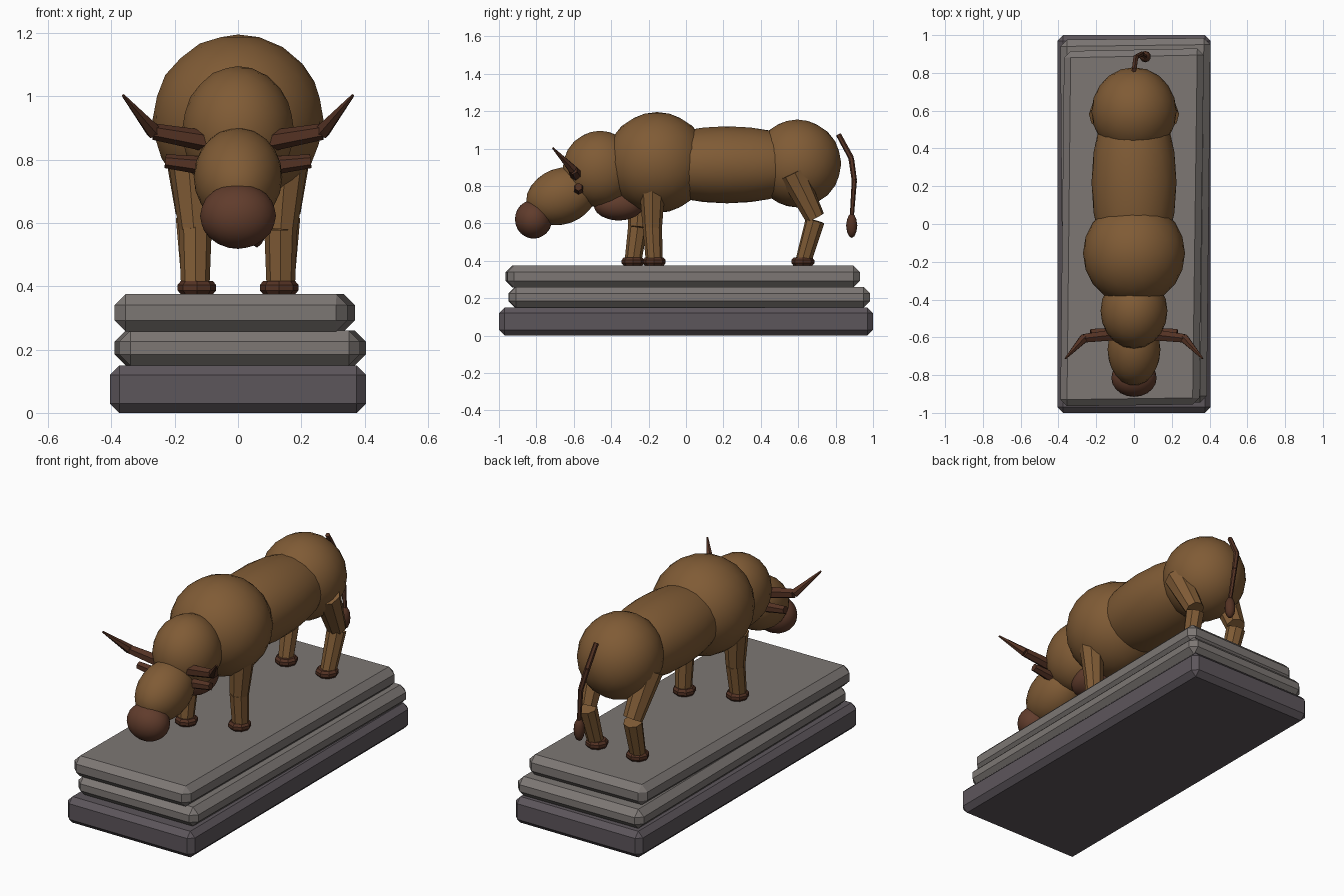
import bpy, bmesh, math
from mathutils import Vector, Matrix

if "Cube" in bpy.data.objects:
    bpy.data.objects.remove(bpy.data.objects["Cube"])

def mat(name, col):
    m = bpy.data.materials.new(name)
    m.diffuse_color = (*col, 1)
    m.use_nodes = True
    m.node_tree.nodes["Principled BSDF"].inputs["Base Color"].default_value = m.diffuse_color
    return m

HIDE = mat("brown hide", (0.215, 0.105, 0.036))
SNOUT = mat("reddish brown", (0.118, 0.045, 0.025))
HORN = mat("dark horn brown", (0.088, 0.032, 0.017))
STONE = mat("grey stone", (0.205, 0.185, 0.175))
BASE = mat("dark purple stone", (0.108, 0.092, 0.105))

def finish(name, bm, m, smooth=False):
    bmesh.ops.recalc_face_normals(bm, faces=bm.faces)
    me = bpy.data.meshes.new(name)
    bm.to_mesh(me)
    bm.free()
    for p in me.polygons:
        p.use_smooth = smooth
    me.materials.append(m)
    ob = bpy.data.objects.new(name, me)
    bpy.context.collection.objects.link(ob)
    return ob

def blob(name, c, r, m, tilt=0, sub=3):
    """Ellipsoid from an icosphere, tilted about x."""
    bm = bmesh.new()
    bmesh.ops.create_icosphere(bm, subdivisions=sub, radius=1)
    M = Matrix.Translation(c) @ Matrix.Rotation(math.radians(tilt), 4, 'X') @ Matrix.Diagonal((*r, 1))
    bmesh.ops.transform(bm, matrix=M, verts=bm.verts)
    return finish(name, bm, m, True)

def limb(name, pts, m, sides=8):
    """Chain of separate faceted frustums through (x, y, z, radius) points."""
    bm = bmesh.new()
    for a, b in zip(pts, pts[1:]):
        p, q = Vector(a[:3]), Vector(b[:3])
        d = q - p
        M = Matrix.Translation((p + q) / 2) @ d.to_track_quat('Z', 'Y').to_matrix().to_4x4()
        bmesh.ops.create_cone(bm, cap_ends=True, segments=sides, radius1=a[3],
                              radius2=b[3], depth=d.length, matrix=M)
    return finish(name, bm, m)

def slab(name, corners, z0, z1, bev, m):
    """Slightly uneven chamfered stone slab."""
    bm = bmesh.new()
    lo = [bm.verts.new((x, y, z0)) for x, y in corners]
    hi = [bm.verts.new((x, y, z1)) for x, y in corners]
    bm.faces.new(lo[::-1])
    bm.faces.new(hi)
    for i in range(4):
        j = (i + 1) % 4
        bm.faces.new((lo[i], lo[j], hi[j], hi[i]))
    bmesh.ops.bevel(bm, geom=bm.edges[:], offset=bev, segments=1, affect='EDGES')
    return finish(name, bm, m)

# Plinth
slab("plinth_bottom", [(-.405, -1), (.405, -1), (.405, 1), (-.405, 1)], 0, .15, .03, BASE)
slab("plinth_middle", [(-.375, -.95), (.385, -.945), (.405, .985), (-.39, .975)], .15, .26, .035, STONE)
slab("plinth_top", [(-.39, -.965), (.345, -.955), (.37, .93), (-.37, .915)], .257, .375, .035, STONE)

# Body masses
blob("shoulders", (0, -.155, .925), (.27, .275, .27), HIDE)
blob("barrel", (0, .22, .913), (.225, .52, .206), HIDE)
blob("rump", (0, .595, .92), (.225, .235, .235), HIDE)
blob("neck", (0, -.46, .89), (.177, .2, .205), HIDE)
blob("head", (0, -.665, .745), (.14, .195, .15), HIDE, tilt=20)
blob("muzzle", (0, -.815, .622), (.12, .1, .104), SNOUT)
blob("dewlap", (0, -.36, .70), (.09, .135, .085), SNOUT)

for s, side in ((1, "right"), (-1, "left")):
    # Horn and ear
    limb(f"horn_{side}", [(s * .09, -.585, .857, .034), (s * .265, -.605, .888, .026),
                          (s * .363, -.712, 1.003, .005)], HORN, 6)
    limb(f"ear_{side}", [(s * .10, -.575, .78, .03), (s * .23, -.575, .795, .022)], HORN, 6)
    # Front leg, the left one stepping forward
    y = -.17 if s > 0 else -.283
    limb(f"front_leg_{side}", [(s * .15, -.18 if s > 0 else -.24, .78, .068),
                               (s * .135, y - .01 if s > 0 else y + .025, .58, .052),
                               (s * .135, y, .40, .045)], HIDE)
    # Hind leg with bent hock
    limb(f"hind_leg_{side}", [(s * .165, .57, .87, .075), (s * .145, .69, .63, .053)], HIDE)
    limb(f"hind_shank_{side}", [(s * .145, .69, .615, .052), (s * .135, .628, .40, .043)], HIDE)
    # Hooves
    for part, hy in (("front", y), ("hind", .625)):
        limb(f"{part}_hoof_{side}", [(s * .13, hy, .374, .05), (s * .13, hy, .387, .061),
                                     (s * .13, hy, .404, .061), (s * .13, hy, .417, .05)], HORN)

# Tail with tuft
limb("tail", [(0, .815, 1.075, .014), (.01, .883, .95, .015), (.04, .9, .83, .014),
              (.06, .887, .64, .011)], HORN, 6)
blob("tail_tuft", (.06, .886, .588), (.03, .03, .066), HORN, sub=2)
